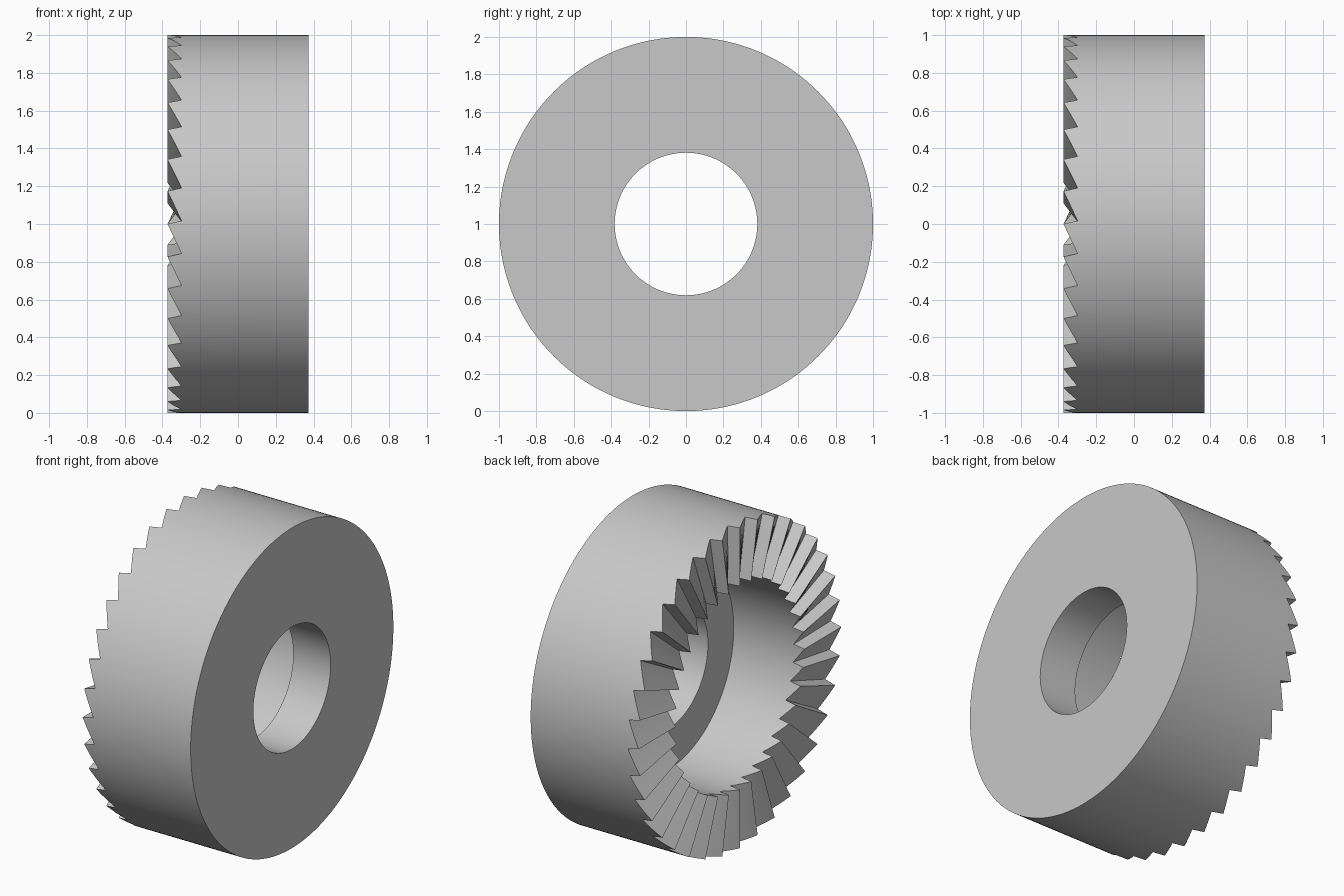
import bpy, bmesh, math

cube = bpy.data.objects.get("Cube")
if cube:
    bpy.data.objects.remove(cube, do_unlink=True)

TEETH = 36
STEPS = 10                      # angular columns per tooth
COLUMNS = TEETH * STEPS
HALF = 0.373                    # half width along the axis
DEPTH = 0.074                   # tooth height
FLOOR = 0.115                   # bottom of the counterbore
OUTER, BORE, HOLE = 1.0, 0.635, 0.381

# Plain grey metal
grey = bpy.data.materials.new("plain_grey")
grey.use_nodes = True
colour = (0.58, 0.58, 0.58, 1)
grey.diffuse_color = colour
grey.node_tree.nodes["Principled BSDF"].inputs["Base Color"].default_value = colour


def tooth_face(column):
    """Axial position of the saw-tooth rim: steep drop, then a long ramp."""
    k = column % STEPS
    rise = 1 if k == 0 else (k - 1) / (STEPS - 1)
    return -HALF + DEPTH * (1 - rise)


# Toothed ring: a cross-section swept round the x axis
bm = bmesh.new()
rings = []
for c in range(COLUMNS):
    a = 2 * math.pi * c / COLUMNS
    rim = tooth_face(c)
    profile = [(HALF, HOLE), (HALF, OUTER), (FLOOR, OUTER), (rim, OUTER),
               (rim, BORE), (FLOOR, BORE), (FLOOR, HOLE)]
    rings.append([bm.verts.new((x, -r * math.cos(a), 1 + r * math.sin(a)))
                  for x, r in profile])
for c in range(COLUMNS):
    p, q = rings[c], rings[(c + 1) % COLUMNS]
    for i in range(len(p)):
        j = (i + 1) % len(p)
        bm.faces.new((p[i], p[j], q[j], q[i]))
bmesh.ops.recalc_face_normals(bm, faces=bm.faces)

mesh = bpy.data.meshes.new("toothed_ring")
bm.to_mesh(mesh)
bm.free()
mesh.materials.append(grey)
ring = bpy.data.objects.new("toothed_ring", mesh)
bpy.context.collection.objects.link(ring)

# Smooth walls with crisp tooth and rim edges
bpy.ops.object.select_all(action="DESELECT")
ring.select_set(True)
bpy.context.view_layer.objects.active = ring
bpy.ops.object.shade_smooth_by_angle(angle=math.radians(20))
